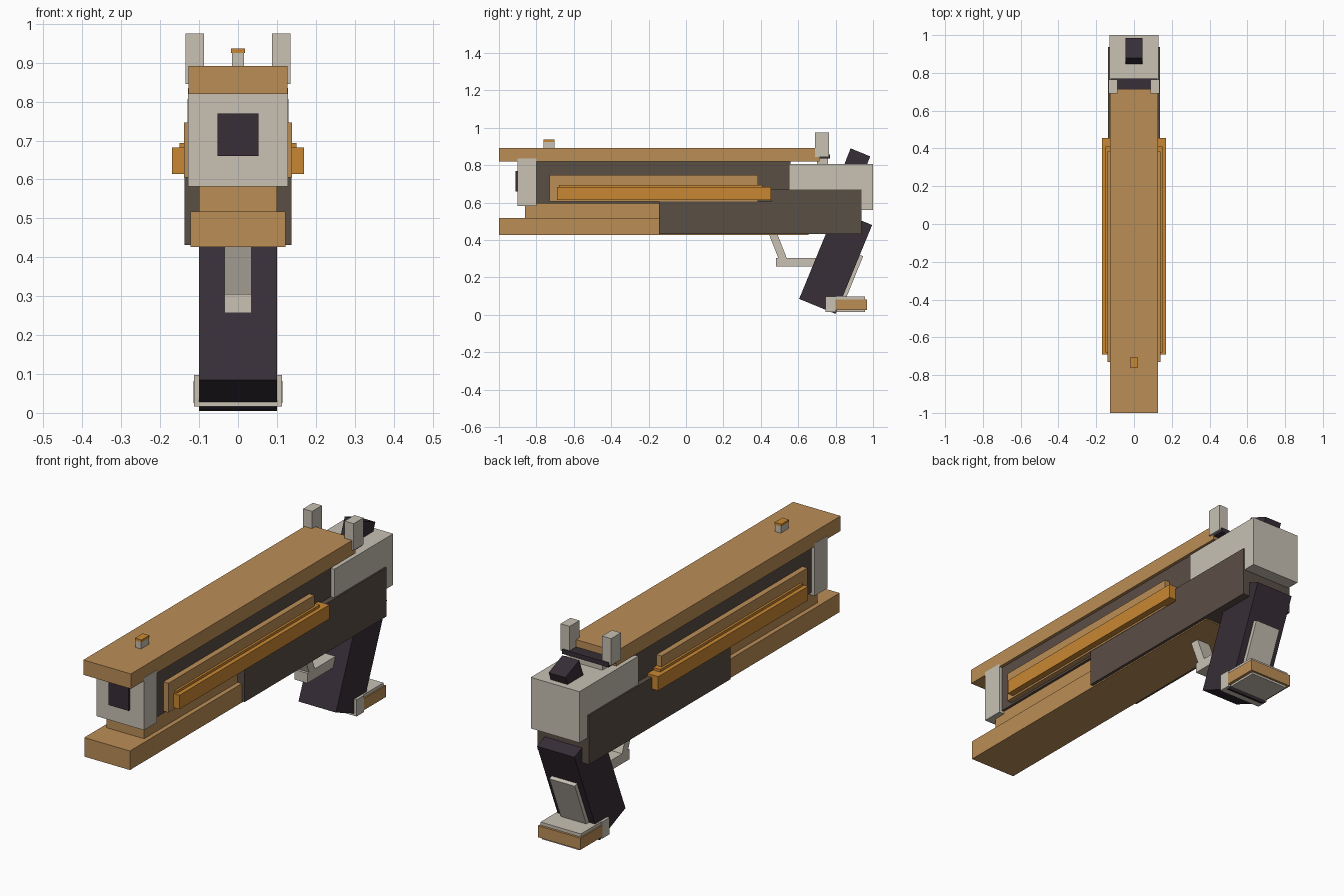
import bpy
import bmesh

old = bpy.data.objects.get("Cube")
if old:
    bpy.data.objects.remove(old, do_unlink=True)


def material(name, rgb):
    linear = [((c / 255 + 0.055) / 1.055) ** 2.4 for c in rgb] + [1.0]
    mat = bpy.data.materials.new(name)
    mat.use_nodes = True
    mat.diffuse_color = linear
    mat.node_tree.nodes["Principled BSDF"].inputs["Base Color"].default_value = linear
    return mat


TAN = material("tan", (187, 141, 86))
ORANGE = material("orange", (201, 135, 50))
GREY = material("warm grey", (200, 193, 180))
BROWN = material("dark brown", (90, 78, 69))
DARK = material("dark plum", (55, 46, 55))


def prism(name, mat, x0, x1, profile):
    """Extrude a (y, z) side profile across x."""
    bm = bmesh.new()
    base = bm.faces.new([bm.verts.new((x0, y, z)) for y, z in profile])
    side = bmesh.ops.extrude_face_region(bm, geom=[base])
    verts = [g for g in side["geom"] if isinstance(g, bmesh.types.BMVert)]
    bmesh.ops.translate(bm, verts=verts, vec=(x1 - x0, 0, 0))
    bmesh.ops.recalc_face_normals(bm, faces=bm.faces)
    mesh = bpy.data.meshes.new(name)
    bm.to_mesh(mesh)
    bm.free()
    mesh.materials.append(mat)
    obj = bpy.data.objects.new(name, mesh)
    bpy.context.collection.objects.link(obj)
    return obj


def box(name, mat, x0, x1, y0, y1, z0, z1):
    return prism(name, mat, x0, x1, [(y0, z0), (y1, z0), (y1, z1), (y0, z1)])


def block(name, mat, half, y0, y1, z0, z1):
    return box(name, mat, -half, half, y0, y1, z0, z1)


# Upper body
block("top_slide", TAN, 0.127, -1.0, 0.715, 0.82, 0.892)
block("core", BROWN, 0.112, -0.8, 0.56, 0.595, 0.82)
block("front_block", GREY, 0.128, -0.9, -0.8, 0.582, 0.835)
block("muzzle", DARK, 0.053, -0.912, -0.89, 0.66, 0.77)
block("rear_block", GREY, 0.13, 0.55, 1.0, 0.56, 0.807)

# Lower body
block("fore_support", TAN, 0.1, -0.86, -0.1, 0.515, 0.6)
block("lower_rail", TAN, 0.122, -1.0, 0.655, 0.426, 0.518)
block("receiver", BROWN, 0.137, -0.145, 0.455, 0.432, 0.605)
block("receiver_rear", BROWN, 0.137, 0.455, 0.937, 0.432, 0.67)

# Side rails and sight posts, both sides
for side, s in (("left", 1), ("right", -1)):
    box(side + "_rail_plate", TAN, s * 0.1, s * 0.139, -0.73, 0.385, 0.605, 0.747)
    box(side + "_rail_ridge", ORANGE, s * 0.1, s * 0.15, -0.68, 0.41, 0.66, 0.694)
    box(side + "_rail", ORANGE, s * 0.1, s * 0.17, -0.69, 0.455, 0.614, 0.682)
    box(side + "_sight_post", GREY, s * 0.087, s * 0.135, 0.69, 0.765, 0.845, 0.975)

# Sights
block("rear_sight_base", DARK, 0.125, 0.685, 0.77, 0.835, 0.857)
block("rear_sight_foot", GREY, 0.085, 0.70, 0.76, 0.80, 0.836)
block("front_sight", GREY, 0.015, -0.762, -0.703, 0.885, 0.925)
block("front_sight_cap", ORANGE, 0.018, -0.762, -0.703, 0.925, 0.936)

# Hammer and tilted grip
prism("hammer", DARK, -0.045, 0.045,
      [(0.88, 0.89), (0.985, 0.847), (0.95, 0.76), (0.845, 0.80)])
prism("grip", DARK, -0.1, 0.1,
      [(0.605, 0.085), (0.80, 0.005), (0.995, 0.48), (0.80, 0.56)])
prism("grip_back_plate", GREY, -0.068, 0.068,
      [(0.82, 0.08), (0.85, 0.075), (0.947, 0.313), (0.92, 0.324)])

# Grip foot
block("foot_front", GREY, 0.113, 0.745, 0.802, 0.016, 0.097)
block("foot_top", GREY, 0.108, 0.80, 0.957, 0.08, 0.097)
block("foot_pad", TAN, 0.114, 0.80, 0.968, 0.026, 0.082)
block("foot_sole", GREY, 0.1, 0.80, 0.957, 0.016, 0.03)

# Trigger guard
block("guard_bar", GREY, 0.035, 0.48, 0.72, 0.257, 0.305)
prism("guard_strut", GREY, -0.035, 0.035,
      [(0.44, 0.44), (0.485, 0.44), (0.54, 0.30), (0.495, 0.30)])
